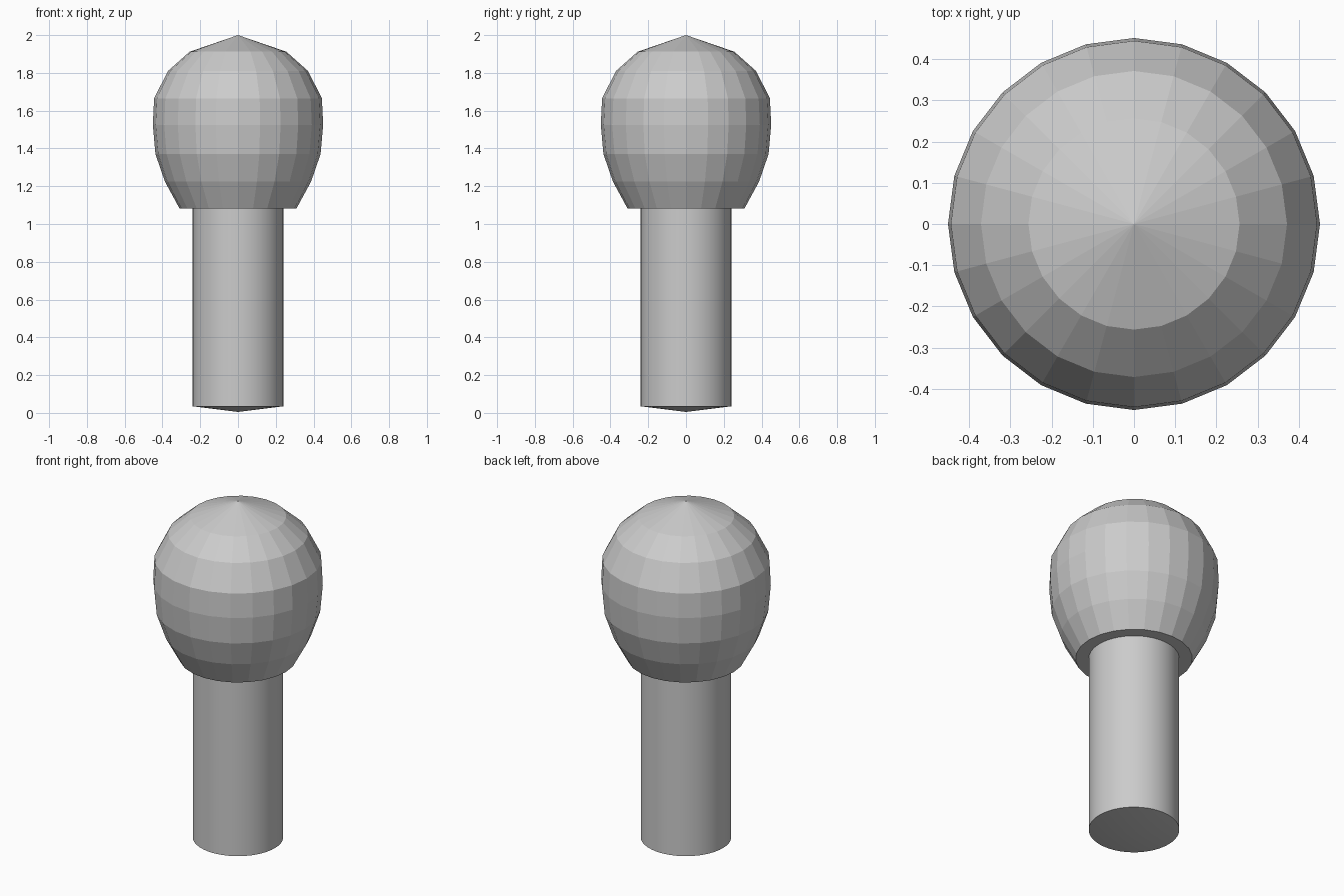
import bpy, bmesh, math

if "Cube" in bpy.data.objects:
    bpy.data.objects.remove(bpy.data.objects["Cube"])


def lathe(name, profile, sides):
    """Revolve a bottom-to-top (radius, z) profile around z; radius 0 is a pole."""
    bm = bmesh.new()
    rings = []
    for r, z in profile:
        n = 1 if r == 0 else sides
        rings.append([bm.verts.new((r * math.cos(2 * math.pi * i / sides),
                                    r * math.sin(2 * math.pi * i / sides), z))
                      for i in range(n)])
    for low, high in zip(rings, rings[1:]):
        for i in range(sides):
            j = (i + 1) % sides
            if len(low) == 1:
                bm.faces.new((low[0], high[j], high[i]))
            elif len(high) == 1:
                bm.faces.new((low[i], low[j], high[0]))
            else:
                bm.faces.new((low[i], low[j], high[j], high[i]))
    bmesh.ops.recalc_face_normals(bm, faces=bm.faces)
    mesh = bpy.data.meshes.new(name)
    bm.to_mesh(mesh)
    bm.free()
    obj = bpy.data.objects.new(name, mesh)
    bpy.context.collection.objects.link(obj)
    return obj


# Faceted bulb with a shallow pointed top and flat underside
lathe("head", [(0, 1.083), (0.31, 1.083), (0.387, 1.225), (0.437, 1.37),
               (0.451, 1.525), (0.444, 1.665), (0.371, 1.81), (0.256, 1.912),
               (0, 2.0)], 24)

# Smooth round handle with a shallow conical end
handle = lathe("handle", [(0, 0.005), (0.24, 0.035), (0.24, 1.10), (0, 1.10)], 48)
bpy.context.view_layer.objects.active = handle
handle.select_set(True)
bpy.ops.object.shade_smooth_by_angle(angle=math.radians(30))
